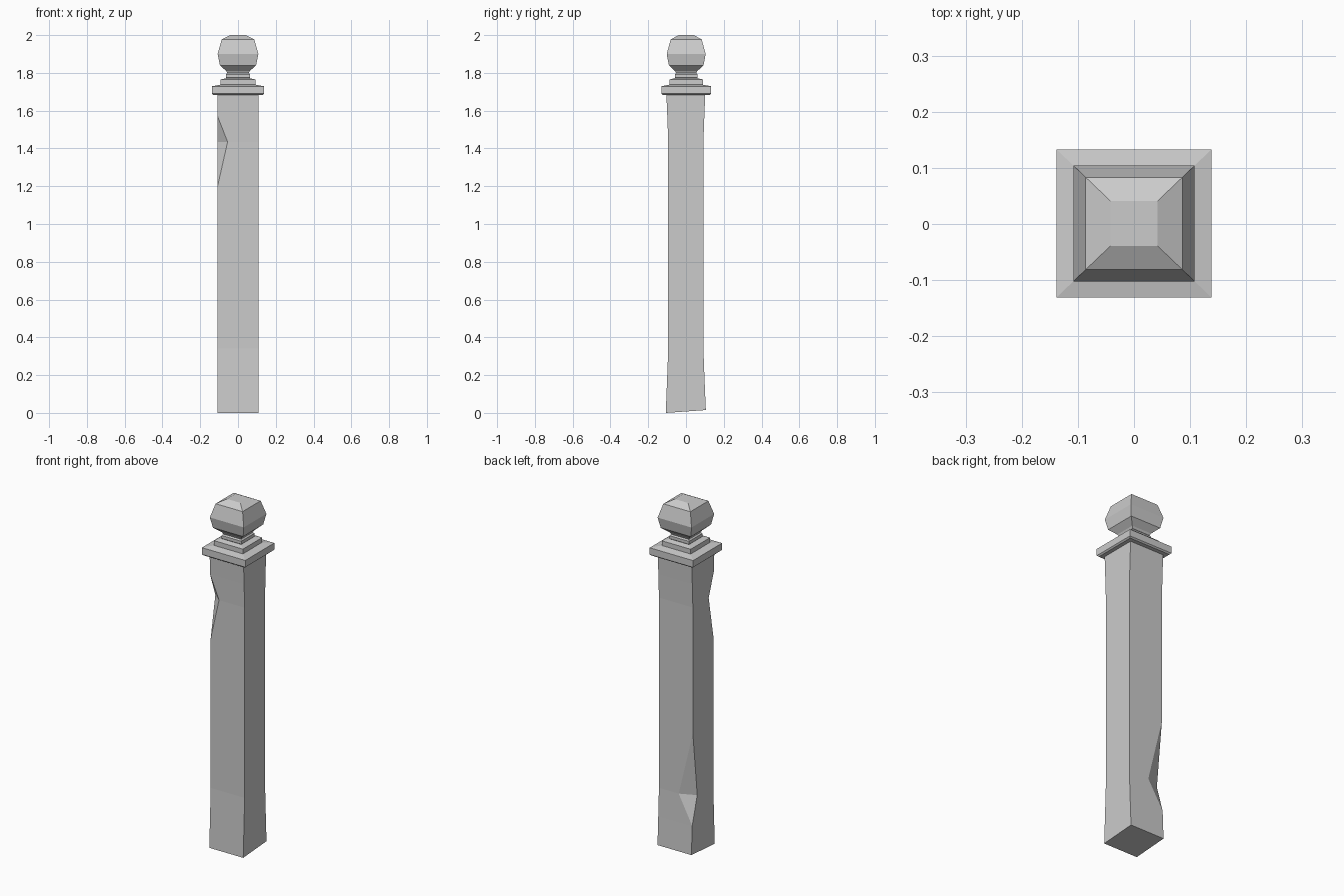
import bpy, bmesh

if "Cube" in bpy.data.objects:
    bpy.data.objects.remove(bpy.data.objects["Cube"])


def loft(name, rings):
    """Skin a stack of equal-sized rings, close both ends, weld doubled points."""
    bm = bmesh.new()
    loops = [[bm.verts.new(p) for p in ring] for ring in rings]
    n = len(loops[0])
    for a, b in zip(loops, loops[1:]):
        for i in range(n):
            j = (i + 1) % n
            bm.faces.new((a[i], a[j], b[j], b[i]))
    bm.faces.new(loops[0][::-1])
    bm.faces.new(loops[-1])
    bmesh.ops.remove_doubles(bm, verts=bm.verts, dist=0.0001)
    bmesh.ops.recalc_face_normals(bm, faces=bm.faces)
    mesh = bpy.data.meshes.new(name)
    bm.to_mesh(mesh)
    bm.free()
    obj = bpy.data.objects.new(name, mesh)
    bpy.context.collection.objects.link(obj)
    return obj


W = 0.108  # post half width


def post_ring(z, half_y, front_cut=(0, 0), back_cut=(0, 0), z_back=None):
    """Rectangle whose two left corners can be chipped by (x, y) amounts."""
    zb = z if z_back is None else z_back
    return [(-W, -half_y + front_cut[1], z), (-W + front_cut[0], -half_y, z),
            (W, -half_y, z), (W, half_y - 0.002, zb),
            (-W + back_cut[0], half_y - 0.002, zb),
            (-W, half_y - 0.002 - back_cut[1], zb)]


# Post shaft: flared ends, with chips on the front left and back left edges
loft("post_shaft", [
    post_ring(0, 0.107, z_back=0.015),
    post_ring(0.18, 0.100),
    post_ring(0.34, 0.094, back_cut=(0.09, 0.04)),
    post_ring(0.71, 0.094),
    post_ring(1.2, 0.094),
    post_ring(1.435, 0.094, front_cut=(0.053, 0.042)),
    post_ring(1.57, 0.099),
    post_ring(1.69, 0.104),
])


def square_turning(name, profile):
    """Four-sided moulding from (half width, height) pairs."""
    loft(name, [[(sx * h, sy * h * 0.955 + 0.001, z)
                 for sx, sy in ((-1, -1), (1, -1), (1, 1), (-1, 1))]
                for h, z in profile])


# Cap plate and the smaller step on it
square_turning("cap_plate", [(0.13, 1.683), (0.138, 1.69), (0.138, 1.729), (0.09, 1.738)])
square_turning("cap_step", [(0.092, 1.735), (0.092, 1.765), (0.062, 1.772)])

# Neck and faceted ball
square_turning("finial", [
    (0.056, 1.768), (0.063, 1.775), (0.063, 1.792), (0.056, 1.799),
    (0.062, 1.81), (0.096, 1.84), (0.108, 1.9), (0.086, 1.977), (0.042, 2.0)])
